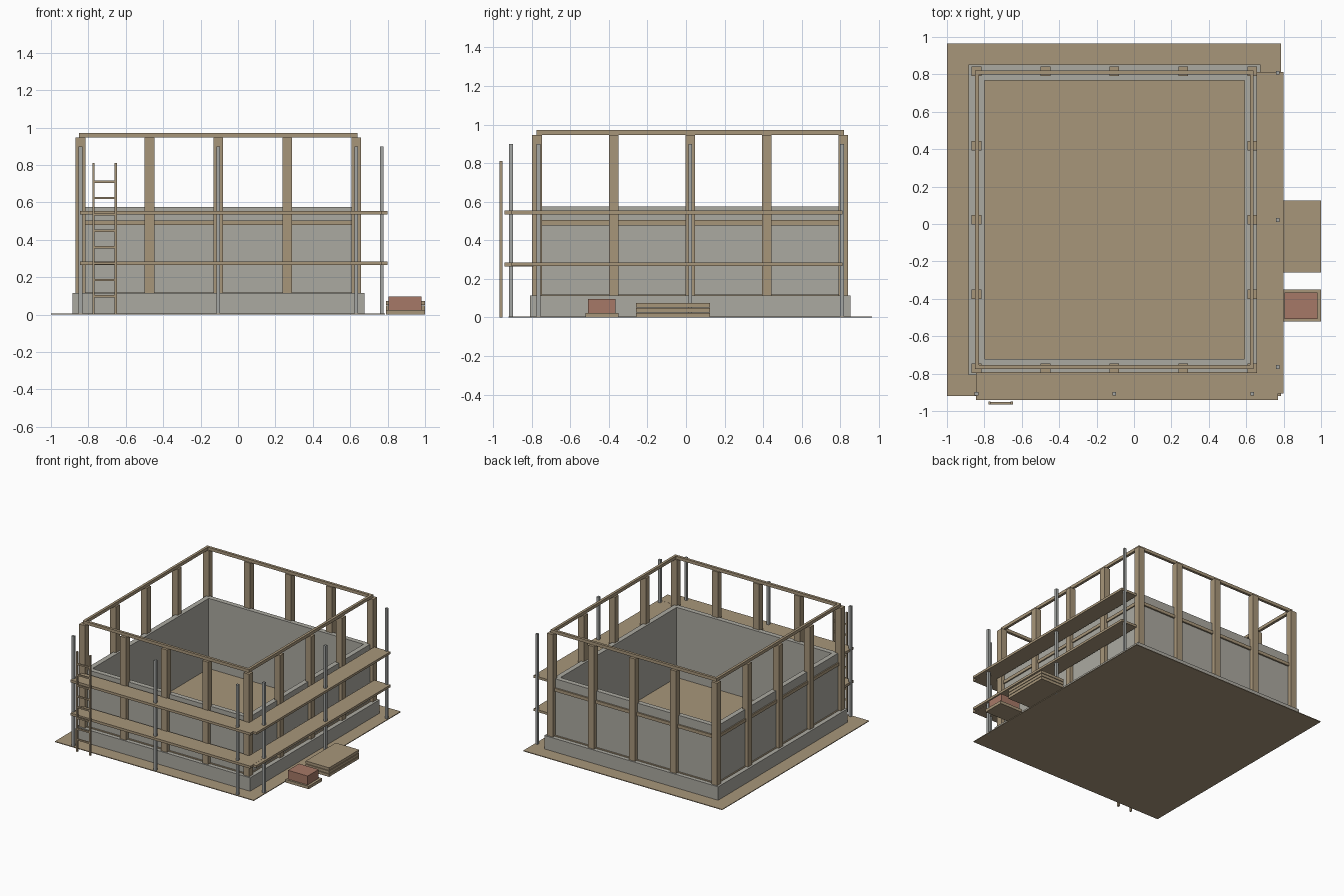
import bpy

cube = bpy.data.objects.get("Cube")
if cube:
    bpy.data.objects.remove(cube, do_unlink=True)


def material(name, rgb):
    m = bpy.data.materials.new(name)
    m.use_nodes = True
    m.diffuse_color = (*rgb, 1)
    m.node_tree.nodes["Principled BSDF"].inputs["Base Color"].default_value = (*rgb, 1)
    return m


wood = material("wood", (0.39, 0.305, 0.195))
concrete = material("concrete", (0.41, 0.40, 0.355))
metal = material("metal", (0.37, 0.38, 0.37))
brick = material("brick", (0.38, 0.19, 0.135))


def mesh_object(name, verts, faces, mat):
    me = bpy.data.meshes.new(name)
    me.from_pydata(verts, [], faces)
    me.materials.append(mat)
    ob = bpy.data.objects.new(name, me)
    bpy.context.collection.objects.link(ob)
    return ob


def box(name, x, y, z, mat):
    """Box from (min, max) ranges."""
    verts = [(a, b, c) for a in x for b in y for c in z]
    faces = [(0, 1, 3, 2), (4, 6, 7, 5), (0, 4, 5, 1), (2, 3, 7, 6), (0, 2, 6, 4), (1, 5, 7, 3)]
    return mesh_object(name, verts, faces, mat)


# Centre of the building, shared by all concentric frames
CX, CY = -0.105, 0.022


def frame(name, outer, inner, z, mat):
    """Rectangular ring; outer and inner are (half x, half y)."""
    signs = [(-1, -1), (1, -1), (1, 1), (-1, 1)]
    verts = [(CX + sx * h[0], CY + sy * h[1], c)
             for c in z for h in (outer, inner) for sx, sy in signs]
    faces = []
    for i in range(4):
        j = (i + 1) % 4
        faces += [(i, j, j + 8, i + 8), (j + 4, i + 4, i + 12, j + 12),
                  (i + 8, j + 8, j + 12, i + 12), (j, i, i + 4, j + 4)]
    return mesh_object(name, verts, faces, mat)


def around(v, half):
    return (v - half, v + half)


# Ground board, foundation and walls
box("ground_board", (-1, 0.785), (-0.92, 0.965), (0, 0.006), wood)
frame("foundation", (0.78, 0.83), (0.695, 0.745), (0.003, 0.115), concrete)
frame("walls", (0.735, 0.785), (0.695, 0.745), (0.115, 0.575), concrete)

# Horizontal timber rails around the walls
for name, z in (("bottom_rail", (0.094, 0.119)), ("middle_rail", (0.478, 0.504)),
                ("top_rail", (0.946, 0.971))):
    frame(name, (0.745, 0.798), (0.724, 0.777), z, wood)

# Timber posts, five along each side
HX, HY = 0.737, 0.794
for i in range(5):
    for j in range(5):
        if i in (0, 4) or j in (0, 4):
            px = CX + HX * (i - 2) / 2
            py = CY + HY * (j - 2) / 2
            box("post", around(px, 0.026), around(py, 0.025), (0.115, 0.946), wood)

# Scaffold walkways on the front and left sides, two levels
for z in (0.275, 0.544):
    box("front_walkway", (-0.845, 0.77), (-0.94, -0.79), around(z, 0.01), wood)
    box("side_walkway", (0.655, 0.80), (-0.905, 0.812), around(z, 0.0095), wood)

# Scaffold poles
for k in (-1, 0, 1):
    box("front_pole", around(CX + k * HX, 0.01), around(-0.907, 0.01), (0, 0.9), metal)
    box("side_pole", around(0.769, 0.01), around(CY + k * 0.787, 0.01), (0, 0.9), metal)

# Ladder
for x in (-0.772, -0.654):
    box("ladder_rail", around(x, 0.006), (-0.966, -0.950), (0, 0.81), wood)
for i in range(8):
    box("ladder_rung", (-0.77, -0.656), (-0.964, -0.952), around(0.098 + i * 0.0875, 0.006), wood)

# Stacked boards
for i in range(3):
    box("stacked_board", (0.79, 1), (-0.26, 0.125), (i * 0.026, i * 0.026 + 0.022), wood)

# Pallet with bricks
box("pallet", (0.79, 1), (-0.522, -0.35), (0, 0.024), wood)
box("brick_pile", (0.804, 0.98), (-0.507, -0.366), (0.024, 0.096), brick)
